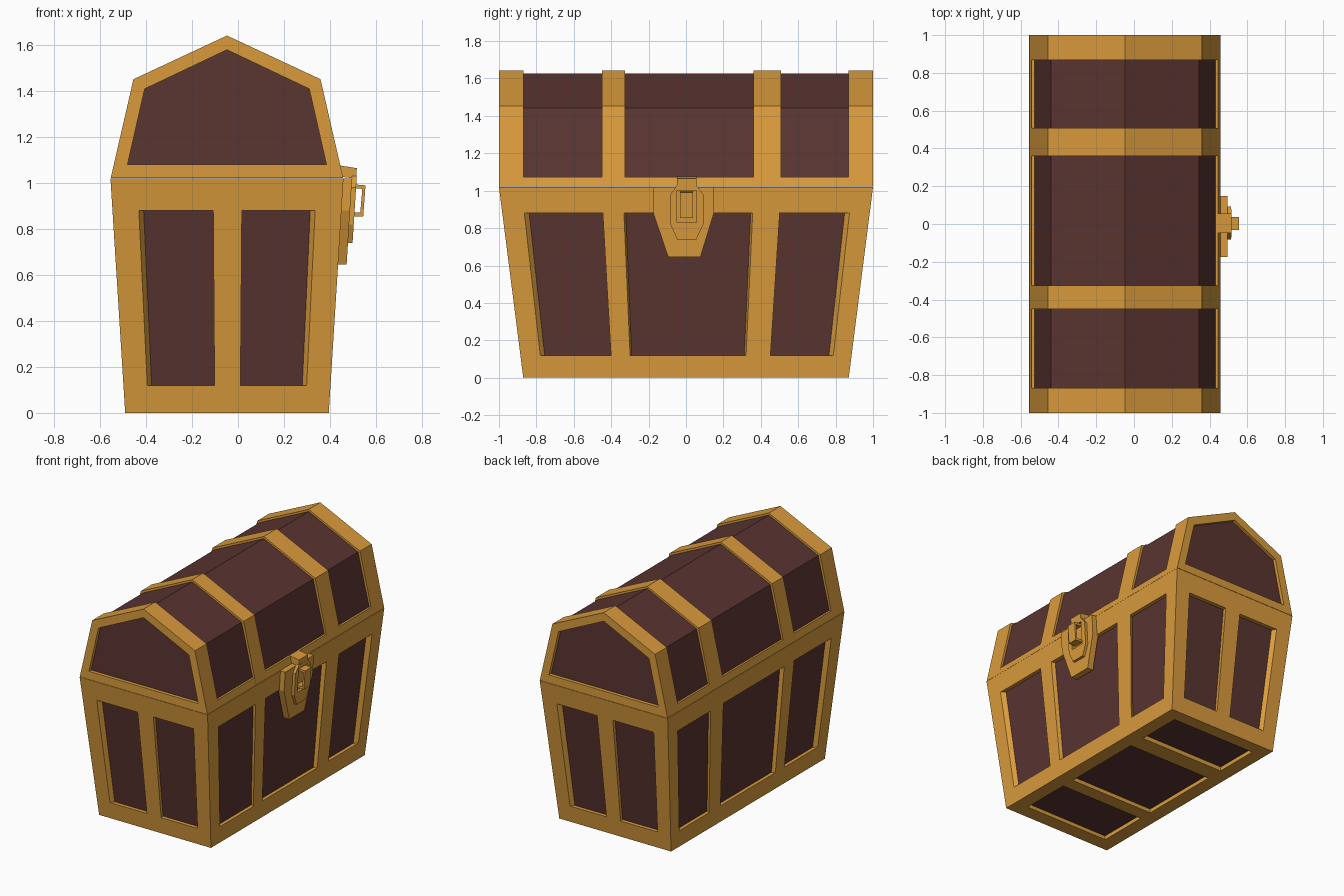
import bpy, bmesh

if "Cube" in bpy.data.objects:
    bpy.data.objects.remove(bpy.data.objects["Cube"])

def material(name, rgb):
    m = bpy.data.materials.new(name)
    m.diffuse_color = (*rgb, 1)
    m.use_nodes = True
    m.node_tree.nodes["Principled BSDF"].inputs["Base Color"].default_value = m.diffuse_color
    return m

GOLD = material("gold_trim", (0.70, 0.33, 0.045))
BROWN = material("dark_wood", (0.10, 0.035, 0.03))
CX, H = -0.048, 1.02

def finish(name, bm, *mats):
    bmesh.ops.remove_doubles(bm, verts=bm.verts, dist=1e-5)
    bmesh.ops.recalc_face_normals(bm, faces=bm.faces)
    me = bpy.data.meshes.new(name)
    bm.to_mesh(me)
    bm.free()
    for m in mats:
        me.materials.append(m)
    ob = bpy.data.objects.new(name, me)
    bpy.context.collection.objects.link(ob)
    return ob

def prism(name, mat, outer, a, b, place, inner=None):
    """Extrude an outline (or a ring, if inner is given) from a to b."""
    bm = bmesh.new()
    loops = [[[bm.verts.new(place(p, q, t)) for p, q in pts] for t in (a, b)]
             for pts in (outer, inner) if pts]
    n = len(outer)
    for lo, hi in loops:
        for i in range(n):
            j = (i + 1) % n
            bm.faces.new((lo[i], lo[j], hi[j], hi[i]))
    for k in (0, 1):
        if inner:
            o, c = loops[0][k], loops[1][k]
            for i in range(n):
                j = (i + 1) % n
                bm.faces.new((o[i], o[j], c[j], c[i]))
        else:
            bm.faces.new(loops[0][k])
    return finish(name, bm, mat)

# --- Tapered body: framed walls with recessed panels ---
def taper(u, w, z):
    t = z / H
    return (CX + u * (0.443 + 0.064 * t), w * (0.87 + 0.13 * t), z)

def wall(bm, us, vs, point, recess):
    for i in range(len(us) - 1):
        for j in range(len(vs) - 1):
            cell = [(us[i], vs[j]), (us[i + 1], vs[j]),
                    (us[i + 1], vs[j + 1]), (us[i], vs[j + 1])]
            outer = [bm.verts.new(taper(*point(*c))) for c in cell]
            if i % 2 and j % 2:
                inner = [bm.verts.new(taper(*recess(*point(*c)))) for c in cell]
                for k in range(4):
                    m = (k + 1) % 4
                    bm.faces.new((outer[k], outer[m], inner[m], inner[k]))
                bm.faces.new(inner).material_index = 1
            else:
                bm.faces.new(outer)

LONG = [-1, -0.88, -0.453, -0.338, 0.363, 0.51, 0.89, 1]
SHORT = [-1, -0.77, -0.12, 0.13, 0.77, 1]
LEVELS = [0, 0.12, 0.88, H]
inward = lambda u, w, z: (u * 0.945, w * 0.97, z)
body = bmesh.new()
for s in (-1, 1):
    wall(body, LONG, LEVELS, lambda a, z: (s, a, z), inward)
    wall(body, SHORT, LEVELS, lambda a, z: (a, s, z), inward)
wall(body, LONG, [-1, -0.77, 0.77, 1], lambda w, u: (u, w, 0),
     lambda u, w, z: (u, w, 0.03))
body.faces.new([body.verts.new(taper(u, w, H))
                for u, w in ((-1, -1), (1, -1), (1, 1), (-1, 1))])
finish("chest_body", body, GOLD, BROWN)

# --- Lid: wooden core, bands, hollow end frames, bottom rail ---
along_y = lambda x, z, y: (x, y, z)

def arch(foot, z0, knee, z1, ridge):
    return [(CX - foot, z0), (CX - knee, z1), (CX, ridge), (CX + knee, z1), (CX + foot, z0)]

band = arch(0.506, 1.022, 0.407, 1.452, 1.642)
prism("lid_core", BROWN, arch(0.490, 1.03, 0.392, 1.442, 1.627), -0.975, 0.975, along_y)
for i, (a, b) in enumerate([(-0.45, -0.325), (0.36, 0.508)]):
    prism(f"lid_band_{i + 1}", GOLD, band, a, b, along_y)
for name, a, b in (("front", -1, -0.868), ("back", 0.868, 1)):
    prism(f"lid_{name}_frame", GOLD, band, a, b, along_y,
          inner=arch(0.433, 1.08, 0.358, 1.41, 1.58))
prism("lid_rail", GOLD,
      [(CX - 0.506, 1.022), (CX + 0.506, 1.022), (CX + 0.494, 1.073), (CX - 0.494, 1.073)],
      -0.99, 0.99, along_y)

# --- Lock, leaning with the body wall ---
lean = lambda y, z, x: (x + 0.063 * z, y, z)
prism("lock_plate", GOLD,
      [(-0.175, 1.02), (-0.175, 0.88), (-0.095, 0.645), (0.077, 0.645), (0.149, 0.88), (0.149, 1.02)],
      0.385, 0.432, lean)
prism("hasp", GOLD,
      [(-0.083, 0.98), (-0.083, 0.82), (-0.048, 0.74), (0.055, 0.74),
       (0.093, 0.82), (0.093, 0.98), (0.055, 1.03), (-0.048, 1.03)],
      0.432, 0.452, lean,
      inner=[(-0.048, 0.95), (-0.048, 0.83), (-0.02, 0.83), (0.025, 0.83),
             (0.055, 0.83), (0.055, 0.95), (0.055, 1.0), (-0.048, 1.0)])
prism("hasp_arm", GOLD,
      [(0.42, 1.03), (0.515, 1.02), (0.517, 1.065), (0.44, 1.077)],
      -0.048, 0.055, along_y)
prism("lock_staple", GOLD,
      [(0.47, 0.855), (0.545, 0.855), (0.555, 0.99), (0.47, 0.998)],
      -0.033, 0.038, along_y,
      inner=[(0.475, 0.872), (0.532, 0.872), (0.541, 0.975), (0.475, 0.98)])
